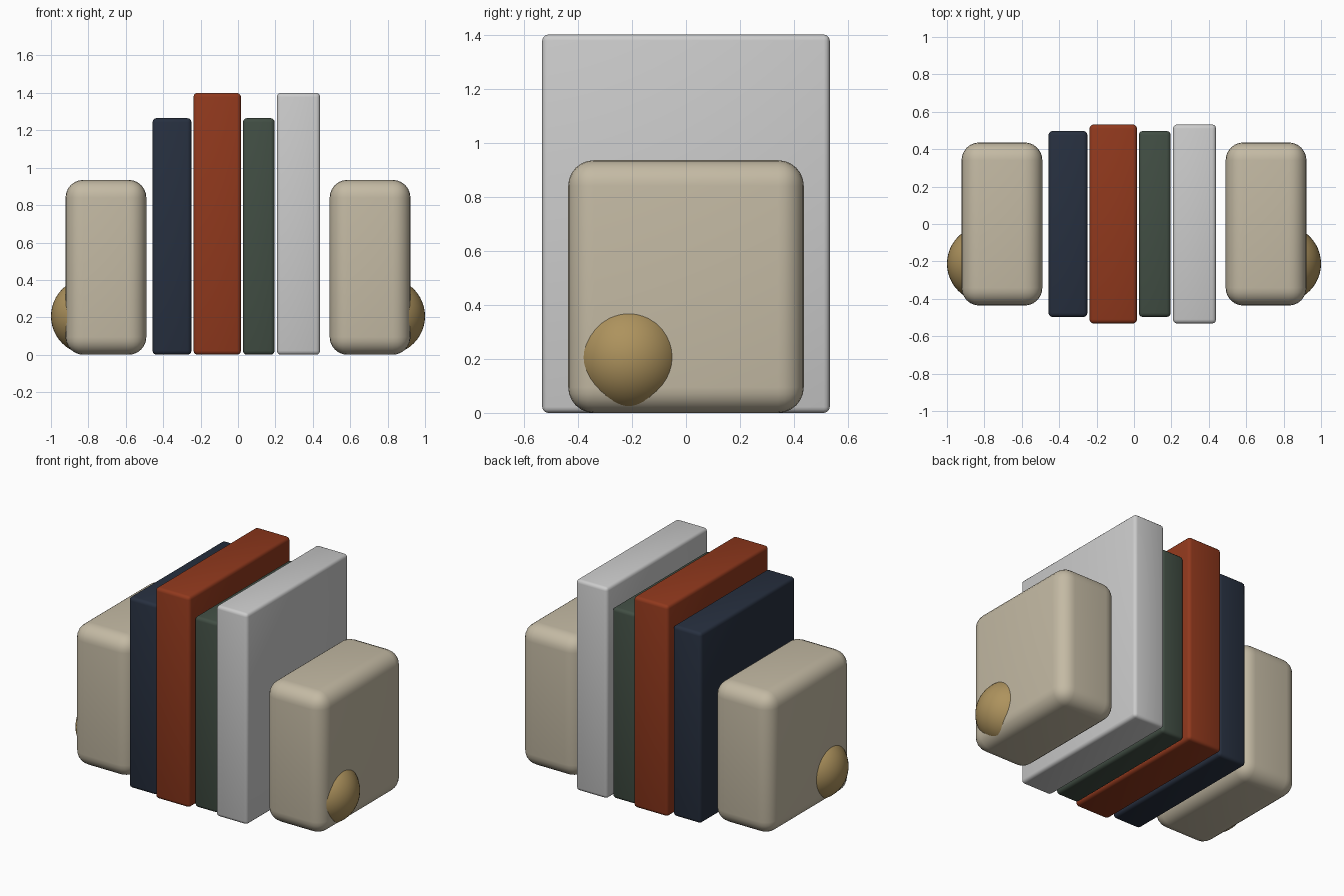
import bpy
import math

if "Cube" in bpy.data.objects:
    bpy.data.objects.remove(bpy.data.objects["Cube"])


def material(name, rgb):
    m = bpy.data.materials.new(name)
    m.diffuse_color = (*rgb, 1)
    m.use_nodes = True
    m.node_tree.nodes["Principled BSDF"].inputs["Base Color"].default_value = m.diffuse_color
    return m


def finish(obj, name, mat):
    obj.name = name
    if mat:
        obj.data.materials.append(mat)
    bpy.ops.object.shade_smooth_by_angle(angle=math.radians(40))


def rounded_box(name, x0, x1, depth, height, radius, segments, mat):
    # Box standing on the ground, centred on y, with rounded edges
    bpy.ops.mesh.primitive_cube_add(size=1, location=((x0 + x1) / 2, 0, height / 2))
    obj = bpy.context.object
    obj.scale = (x1 - x0, depth, height)
    bpy.ops.object.transform_apply(location=False, rotation=False, scale=True)
    bevel = obj.modifiers.new("rounded_edges", "BEVEL")
    bevel.width = radius
    bevel.segments = segments
    bpy.ops.object.modifier_apply(modifier=bevel.name)
    finish(obj, name, mat)


navy = material("navy", (0.020, 0.029, 0.050))
rust = material("rust", (0.28, 0.040, 0.012))
green = material("green", (0.053, 0.076, 0.057))
stone = material("stone", (0.55, 0.49, 0.37))
brass = material("brass", (0.42, 0.29, 0.11))

# Row of books
books = [
    ("navy_book", -0.457, -0.249, 0.995, 1.265, navy),
    ("rust_book", -0.238, 0.016, 1.064, 1.40, rust),
    ("green_book", 0.026, 0.196, 0.995, 1.265, green),
    ("grey_book", 0.208, 0.439, 1.064, 1.40, None),
]
for name, x0, x1, depth, height, mat in books:
    rounded_box(name, x0, x1, depth, height, 0.022, 3, mat)

# Stone bookends, each with a brass ball set into its outer face
for side, s in (("left", -1), ("right", 1)):
    rounded_box(f"{side}_bookend", *sorted((s * 0.49, s * 0.922)), 0.872, 0.935, 0.095, 6, stone)
    bpy.ops.mesh.primitive_uv_sphere_add(segments=48, ring_count=24, radius=0.205,
                                         location=(s * 0.795, -0.212, 0.206))
    finish(bpy.context.object, f"{side}_ball", brass)
